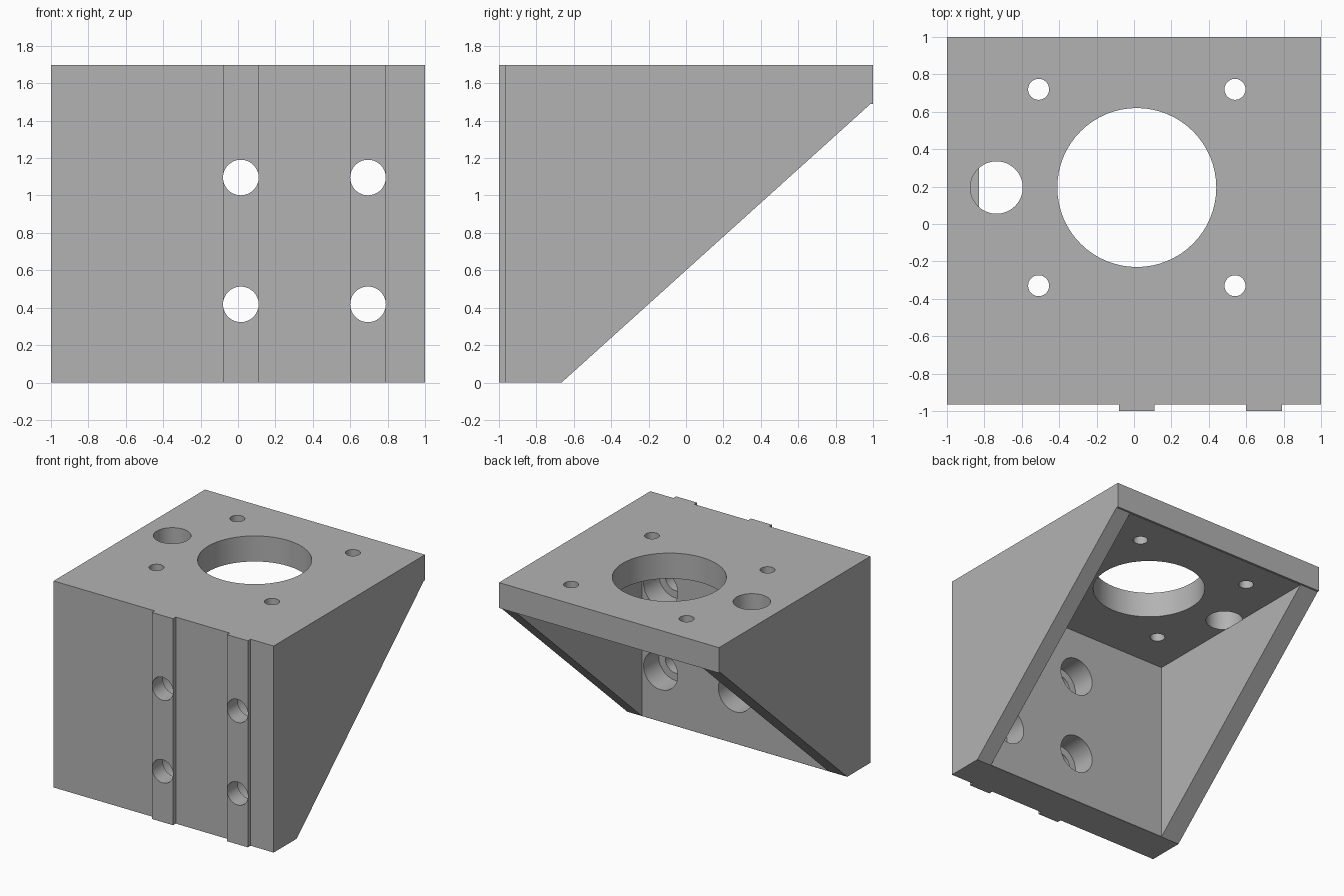
import bpy, bmesh, math
from mathutils import Matrix, Vector

if "Cube" in bpy.data.objects:
    bpy.data.objects.remove(bpy.data.objects["Cube"])

grey = bpy.data.materials.new("plain grey")
grey.diffuse_color = (0.45, 0.45, 0.45, 1)
grey.use_nodes = True
grey.node_tree.nodes["Principled BSDF"].inputs["Base Color"].default_value = grey.diffuse_color


def make_object(name, bm):
    bmesh.ops.recalc_face_normals(bm, faces=bm.faces[:])
    mesh = bpy.data.meshes.new(name)
    bm.to_mesh(mesh)
    bm.free()
    mesh.materials.append(grey)
    obj = bpy.data.objects.new(name, mesh)
    bpy.context.collection.objects.link(obj)
    return obj


def box(name, x0, x1, y0, y1, z0, z1):
    bm = bmesh.new()
    size = Matrix.Diagonal((x1 - x0, y1 - y0, z1 - z0, 1))
    centre = Matrix.Translation(((x0 + x1) / 2, (y0 + y1) / 2, (z0 + z1) / 2))
    bmesh.ops.create_cube(bm, size=1, matrix=centre @ size)
    return make_object(name, bm)


def cylinder(name, centre, radius, length, along_y=False):
    bm = bmesh.new()
    turn = Matrix.Rotation(math.pi / 2 if along_y else 0, 4, 'X')
    bmesh.ops.create_cone(bm, cap_ends=True, segments=64, radius1=radius, radius2=radius,
                          depth=length, matrix=Matrix.Translation(centre) @ turn)
    return make_object(name, bm)


def combine(target, tool, operation):
    """Apply a boolean and discard the tool."""
    mod = target.modifiers.new("boolean", 'BOOLEAN')
    mod.operation = operation
    mod.solver = 'EXACT'
    mod.object = tool
    bpy.context.view_layer.objects.active = target
    bpy.ops.object.modifier_apply(modifier=mod.name)
    bpy.data.objects.remove(tool, do_unlink=True)


# Bracket body: side profile (y, z) extruded across the width
profile = [(-0.965, 0), (-0.665, 0), (0.985, 1.488), (1, 1.488), (1, 1.697), (-0.965, 1.697)]
bm = bmesh.new()
face = bm.faces.new([bm.verts.new((-1, y, z)) for y, z in profile])
side = bmesh.ops.extrude_face_region(bm, geom=[face])
bmesh.ops.translate(bm, vec=Vector((2, 0, 0)),
                    verts=[v for v in side["geom"] if isinstance(v, bmesh.types.BMVert)])
bracket = make_object("motor_bracket", bm)

# Hollow between the two side ribs
combine(bracket, box("hollow", -0.83, 0.865, -0.663, 1.3, -0.3, 1.487), 'DIFFERENCE')

# Locating rails on the front
for x in (0.015, 0.695):
    combine(bracket, box("rail", x - 0.095, x + 0.095, -1, -0.9, 0, 1.697), 'UNION')

# Screw holes in the front plate, counterbored from the inside
for x in (0.015, 0.695):
    for z in (0.418, 1.096):
        combine(bracket, cylinder("screw_hole", (x, -0.85, z), 0.095, 0.5, True), 'DIFFERENCE')
        combine(bracket, cylinder("counterbore", (x, -0.71, z), 0.155, 0.3, True), 'DIFFERENCE')

# Top plate holes: motor boss, cable opening and four fixing holes
top_holes = [(0.015, 0.195, 0.425), (-0.735, 0.195, 0.14)]
top_holes += [(0.015 + sx * 0.525, 0.195 + sy * 0.525, 0.056) for sx in (-1, 1) for sy in (-1, 1)]
for x, y, r in top_holes:
    # floor of each cut is level with the underside of the plate
    combine(bracket, cylinder("top_hole", (x, y, 1.635), r, 0.3), 'DIFFERENCE')

# Smooth hole walls, crisp edges
bpy.ops.object.select_all(action='DESELECT')
bracket.select_set(True)
bpy.context.view_layer.objects.active = bracket
bpy.ops.object.shade_smooth_by_angle(angle=math.radians(30))
